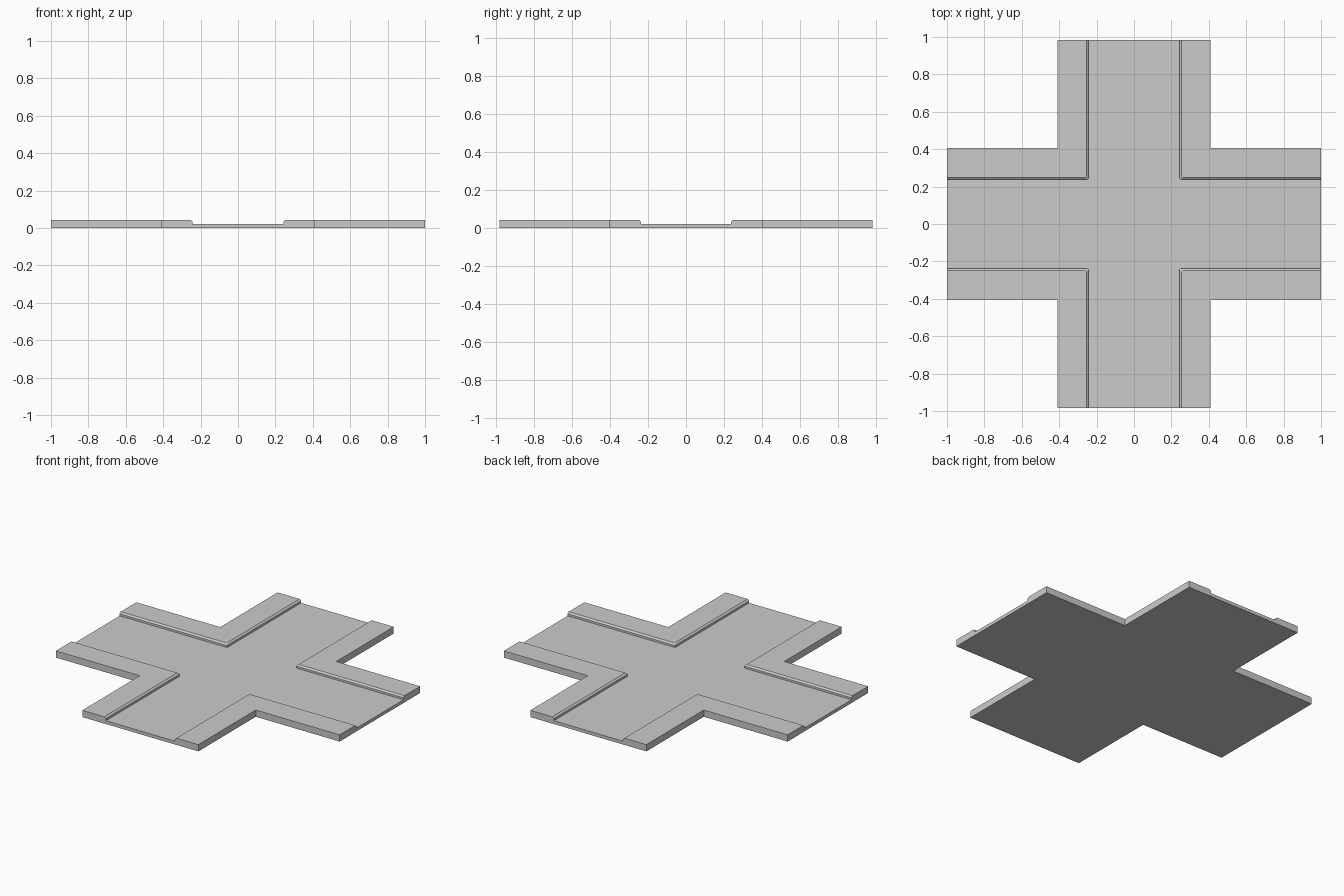
import bpy
import bmesh

default = bpy.data.objects.get("Cube")
if default:
    bpy.data.objects.remove(default, do_unlink=True)

GREY = (0.6, 0.6, 0.6, 1.0)
stone = bpy.data.materials.new("plain grey")
stone.use_nodes = True
stone.diffuse_color = GREY
stone.node_tree.nodes["Principled BSDF"].inputs["Base Color"].default_value = GREY


def cross_outline(end_x, end_y, half_x, half_y, cut=0.0):
    """Counter-clockwise plus shape, with optionally clipped inner corners."""
    points = []
    for sx, sy in ((1, 1), (-1, 1), (-1, -1), (1, -1)):
        if cut:
            inner = [(half_x + cut, half_y), (half_x, half_y + cut)]
        else:
            inner = [(half_x, half_y)]
        corner = [(end_x, half_y)] + inner + [(half_x, end_y)]
        if sx * sy < 0:
            corner.reverse()
        points += [(sx * x, sy * y) for x, y in corner]
    return points


def loft(name, layers):
    """Solid skinned through matching outlines at rising heights."""
    bm = bmesh.new()
    rings = [[bm.verts.new((x, y, z)) for x, y in outline] for outline, z in layers]
    bm.faces.new(rings[0][::-1])
    bm.faces.new(rings[-1])
    count = len(rings[0])
    for low, high in zip(rings, rings[1:]):
        for i in range(count):
            j = (i + 1) % count
            bm.faces.new((low[i], low[j], high[j], high[i]))
    bmesh.ops.recalc_face_normals(bm, faces=bm.faces)
    mesh = bpy.data.meshes.new(name)
    bm.to_mesh(mesh)
    bm.free()
    mesh.materials.append(stone)
    obj = bpy.data.objects.new(name, mesh)
    bpy.context.collection.objects.link(obj)
    return obj


# Crossroads slab at pavement height
TOP, KERB, ROAD = 0.043, 0.034, 0.021
slab_outline = cross_outline(1.0, 0.983, 0.409, 0.405)
crossroads = loft("crossroads_slab", [(slab_outline, 0), (slab_outline, TOP)])

# Sunken road bed: upright kerb face with a chamfered lip
bed = cross_outline(1.2, 1.2, 0.243, 0.237, 0.006)
lip = cross_outline(1.2, 1.2, 0.254, 0.248, 0.006)
cutter = loft("road_cutter", [(bed, ROAD), (bed, KERB), (lip, TOP), (lip, TOP + 0.05)])
cutter.hide_render = True
cutter.display_type = "WIRE"

trench = crossroads.modifiers.new("road trench", "BOOLEAN")
trench.operation = "DIFFERENCE"
trench.solver = "EXACT"
trench.object = cutter

# Bake the cut and drop the helper
bpy.context.view_layer.objects.active = crossroads
bpy.ops.object.modifier_apply(modifier=trench.name)
bpy.data.objects.remove(cutter, do_unlink=True)
